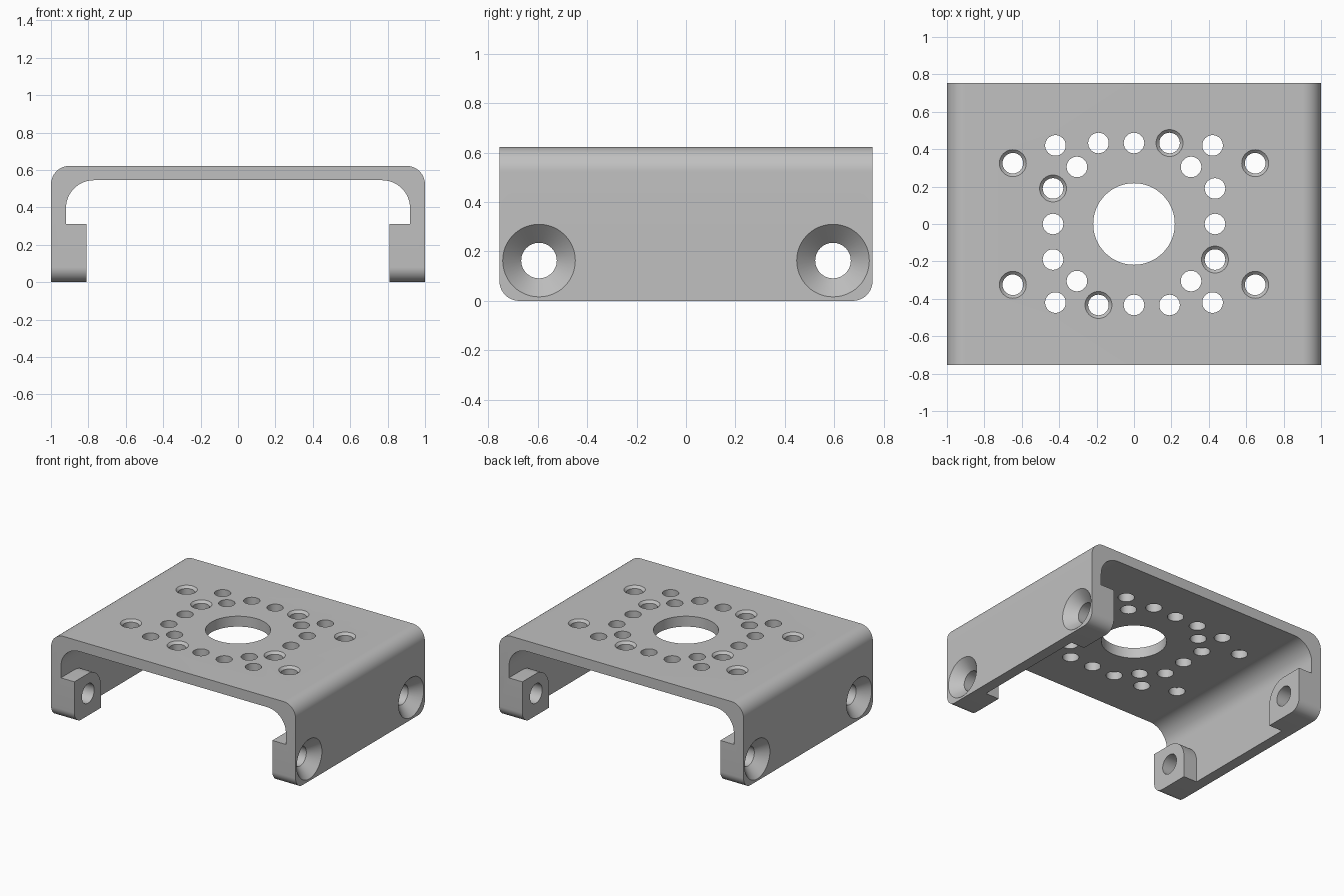
import bpy, bmesh, math
from mathutils import Matrix, Vector

if "Cube" in bpy.data.objects:
    bpy.data.objects.remove(bpy.data.objects["Cube"])

grey = bpy.data.materials.new("light grey metal")
grey.diffuse_color = (0.53, 0.53, 0.53, 1)
grey.use_nodes = True
grey.node_tree.nodes["Principled BSDF"].inputs["Base Color"].default_value = grey.diffuse_color


def add_object(name, bm):
    bmesh.ops.recalc_face_normals(bm, faces=bm.faces)
    mesh = bpy.data.meshes.new(name)
    bm.to_mesh(mesh)
    bm.free()
    mesh.materials.append(grey)
    obj = bpy.data.objects.new(name, mesh)
    bpy.context.collection.objects.link(obj)
    return obj


def arc(cx, cy, r, start, end, n=14):
    angles = [math.radians(start + (end - start) * i / n) for i in range(n + 1)]
    return [(cx + r * math.cos(a), cy + r * math.sin(a)) for a in angles]


def prism(bm, outline, to_3d, depth):
    face = bm.faces.new([bm.verts.new(to_3d(u, v)) for u, v in outline])
    out = bmesh.ops.extrude_face_region(bm, geom=[face])
    verts = [e for e in out["geom"] if isinstance(e, bmesh.types.BMVert)]
    bmesh.ops.translate(bm, verts=verts, vec=depth)


def drill(bm, rings, matrix, n=48):
    """Closed turned solid from (radius, height) rings."""
    loops = []
    for r, h in rings:
        loops.append([bm.verts.new(matrix @ Vector((r * math.cos(2 * math.pi * i / n),
                      r * math.sin(2 * math.pi * i / n), h))) for i in range(n)])
    for a, b in zip(loops, loops[1:]):
        for i in range(n):
            j = (i + 1) % n
            bm.faces.new((a[i], a[j], b[j], b[i]))
    bm.faces.new(loops[0])
    bm.faces.new(loops[-1])


def boolean(target, helper, operation):
    mod = target.modifiers.new(operation, 'BOOLEAN')
    mod.operation, mod.solver, mod.object = operation, 'EXACT', helper
    bpy.context.view_layer.objects.active = target
    bpy.ops.object.modifier_apply(modifier=mod.name)
    bpy.data.objects.remove(helper)


# U-shaped shell, oversized in length and at the feet
bm = bmesh.new()
outer = [(1, -0.1)] + arc(0.9, 0.522, 0.1, 0, 90) + arc(-0.9, 0.522, 0.1, 90, 180) + [(-1, -0.1)]
inner = [(-0.92, -0.1)] + arc(-0.77, 0.395, 0.15, 180, 90) + arc(0.77, 0.395, 0.15, 90, 0) + [(0.92, -0.1)]
prism(bm, outer + inner, lambda u, v: (u, -0.9, v), (0, 1.8, 0))
bracket = add_object("bracket", bm)

# Mounting lugs inside the four wall corners
bm = bmesh.new()
lug = [(0.9, -0.1), (0.9, 0.31)] + arc(0.595, 0.16, 0.15, 90, 180) + [(0.445, -0.1)]
for sx in (-1, 1):
    for sy in (-1, 1):
        prism(bm, lug, lambda u, v: (sx * 0.81, sy * u, v), (sx * 0.15, 0, 0))
boolean(bracket, add_object("lugs", bm), 'UNION')

# Trim to length with rounded lower wall corners
bm = bmesh.new()
side = arc(-0.675, 0.08, 0.08, 180, 270) + arc(0.675, 0.08, 0.08, 270, 360) + [(0.755, 0.8), (-0.755, 0.8)]
prism(bm, side, lambda u, v: (-1.2, u, v), (2.4, 0, 0))
boolean(bracket, add_object("trim", bm), 'INTERSECT')

# Holes in the top plate
bm = bmesh.new()
plain = [(0.055, -0.2), (0.055, 0.1)]
sunk = [(0.055, -0.2), (0.055, -0.017), (0.072, 0), (0.072, 0.1)]


def top_hole(x, y, rings):
    drill(bm, rings, Matrix.Translation((x, y, 0.622)))


drill(bm, [(0.218, 0.4), (0.218, 0.8)], Matrix.Identity(4), 72)
for sx in (-1, 1):
    for sy in (-1, 1):
        top_hole(sx * 0.648, sy * 0.325, sunk)
        top_hole(sx * 0.42, sy * 0.42, plain)
        top_hole(sx * 0.305, sy * 0.305, plain)
# Each side of the ring has three holes, the last one countersunk
for k in range(4):
    turn = Matrix.Rotation(k * math.pi / 2, 3, 'Z')
    for x, rings in ((-0.19, plain), (0, plain), (0.19, sunk)):
        p = turn @ Vector((x, 0.433, 0))
        top_hole(p.x, p.y, rings)

# Countersunk screw holes through walls and lugs
screw = [(0.072, -0.35), (0.072, -0.075), (0.147, 0), (0.147, 0.1)]
for sx in (-1, 1):
    for y in (-0.595, 0.595):
        drill(bm, screw, Matrix.Translation((sx, y, 0.163)) @ Matrix.Rotation(sx * math.pi / 2, 4, 'Y'))
boolean(bracket, add_object("drills", bm), 'DIFFERENCE')

# Smooth bends, crisp edges
bpy.ops.object.select_all(action='DESELECT')
bracket.select_set(True)
bpy.context.view_layer.objects.active = bracket
bpy.ops.object.shade_smooth_by_angle(angle=math.radians(30))
